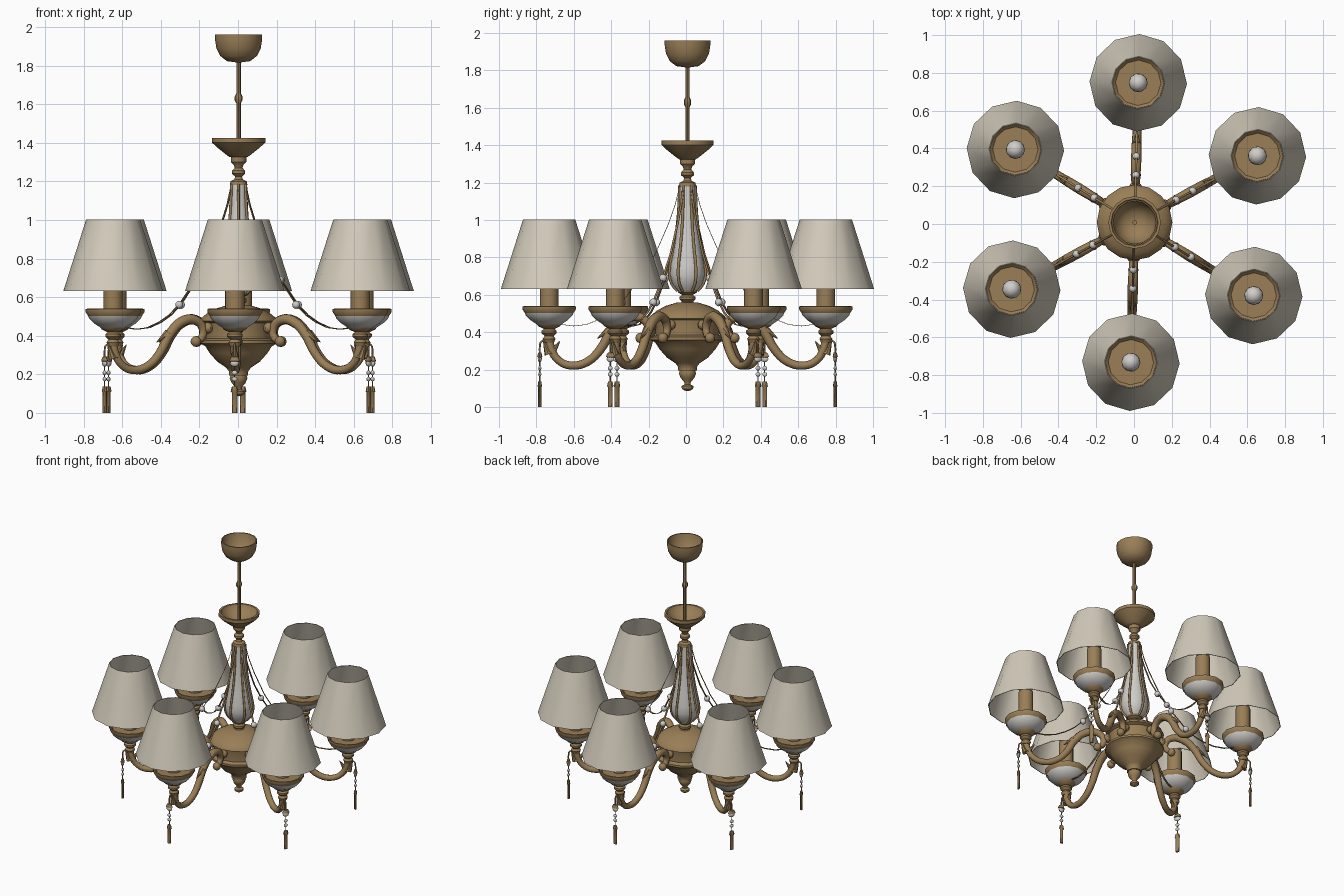
import bpy, bmesh, math
from mathutils import Matrix, Vector

cube = bpy.data.objects.get("Cube")
if cube:
    bpy.data.objects.remove(cube, do_unlink=True)

CENTRE = Vector((0.003, 0.008, 0))
ARM_ANGLES = [math.radians(28.5 + 60 * i) for i in range(6)]
LAMP_R = 0.74


def material(name, rgb):
    m = bpy.data.materials.new(name)
    m.use_nodes = True
    m.diffuse_color = (*rgb, 1)
    bsdf = next(n for n in m.node_tree.nodes if n.type == 'BSDF_PRINCIPLED')
    bsdf.inputs["Base Color"].default_value = (*rgb, 1)
    return m


BRASS = material("aged brass", (0.32, 0.21, 0.095))
FABRIC = material("shade fabric", (0.64, 0.59, 0.49))
PORCELAIN = material("pale porcelain", (0.62, 0.61, 0.58))


def add_object(name, data):
    ob = bpy.data.objects.new(name, data)
    ob.location = CENTRE
    bpy.context.collection.objects.link(ob)
    return ob


def finish(bm, name, mat, sharp=40):
    me = bpy.data.meshes.new(name)
    bm.to_mesh(me)
    bm.free()
    me.materials.append(mat)
    me.shade_smooth()
    me.set_sharp_from_angle(angle=math.radians(sharp))
    return add_object(name, me)


def lathe(name, profile, mat, sides=16, x=0, squash=1.0):
    """Turn a (radius, height) profile around a vertical axis at x."""
    bm = bmesh.new()
    vs = [bm.verts.new((r, 0, z)) for r, z in profile]
    es = [bm.edges.new(p) for p in zip(vs, vs[1:])]
    bmesh.ops.spin(bm, geom=vs + es, cent=(0, 0, 0), axis=(0, 0, 1),
                   angle=2 * math.pi, steps=sides)
    bmesh.ops.remove_doubles(bm, verts=bm.verts, dist=1e-4)
    bmesh.ops.recalc_face_normals(bm, faces=bm.faces)
    bmesh.ops.transform(bm, verts=bm.verts,
                        matrix=Matrix.Translation((x, 0, 0)) @ Matrix.Diagonal((squash, 1, 1, 1)))
    return finish(bm, name, mat)


def ball(name, x, z, r, mat, scale=(1, 1, 1)):
    bm = bmesh.new()
    bmesh.ops.create_uvsphere(bm, u_segments=10, v_segments=6, radius=r)
    bmesh.ops.transform(bm, verts=bm.verts,
                        matrix=Matrix.Translation((x, 0, z)) @ Matrix.Diagonal((*scale, 1)))
    return finish(bm, name, mat)


def tube(name, path, depth, mat):
    """Round tube along (x, z, thickness) points."""
    cu = bpy.data.curves.new(name, 'CURVE')
    cu.dimensions = '3D'
    cu.bevel_depth, cu.bevel_resolution, cu.resolution_u = depth, 2, 4
    cu.use_fill_caps = True
    sp = cu.splines.new('BEZIER')
    sp.bezier_points.add(len(path) - 1)
    for bp, (x, z, t) in zip(sp.bezier_points, path):
        bp.co, bp.radius = (x, 0, z), t
        bp.handle_left_type = bp.handle_right_type = 'AUTO'
    cu.materials.append(mat)
    return add_object(name, cu)


def leaf(name, x, z, direction, length):
    """Flattened pointed leaf growing out of the arm."""
    bm = bmesh.new()
    bmesh.ops.create_cone(bm, cap_ends=True, segments=8, radius1=0.022, radius2=0.002, depth=length)
    rot = Vector((0, 0, 1)).rotation_difference(Vector((direction[0], 0, direction[1])))
    bmesh.ops.transform(bm, verts=bm.verts, matrix=Matrix.Translation((x, 0, z)) @ rot.to_matrix().to_4x4())
    return finish(bm, name, BRASS)


def ribbon(name, path, width, mat):
    """Thin flat chain, wide across the arm."""
    bm = bmesh.new()
    rows = [[bm.verts.new((x, s * width / 2, z)) for s in (-1, 1)] for x, z in path]
    for a, b in zip(rows, rows[1:]):
        bm.faces.new((a[0], a[1], b[1], b[0]))
    ob = finish(bm, name, mat, 60)
    sol = ob.modifiers.new("thickness", 'SOLIDIFY')
    sol.thickness = 0.003
    return ob


# Ceiling canopy, rod and upper dish
lathe("ceiling_canopy", [(0.115, 1.96), (0.122, 1.96), (0.122, 1.935), (0.115, 1.89), (0.095, 1.85),
                         (0.06, 1.823), (0, 1.815), (0, 1.83), (0.055, 1.837), (0.1, 1.88), (0.115, 1.96)], BRASS)
lathe("hanging_rod", [(0, 1.85), (0.012, 1.85), (0.012, 1.655), (0.02, 1.64), (0.02, 1.62),
                      (0.012, 1.605), (0.012, 1.34), (0, 1.34)], BRASS, 8)
lathe("upper_dish", [(0, 1.35), (0.05, 1.355), (0.115, 1.4), (0.125, 1.425), (0.139, 1.425), (0.139, 1.402),
                     (0.11, 1.375), (0.06, 1.335), (0.045, 1.325), (0, 1.325)], BRASS)
lathe("neck", [(0, 1.33), (0.04, 1.33), (0.04, 1.3), (0.025, 1.285), (0.02, 1.27), (0.034, 1.255),
               (0.034, 1.24), (0.018, 1.225), (0.022, 1.21), (0.042, 1.2), (0.046, 1.18), (0, 1.18)], BRASS, 12)

# Central vase with ribs
vase = [(0.04, 1.185), (0.043, 1.1), (0.052, 0.98), (0.072, 0.85), (0.09, 0.76), (0.094, 0.71),
        (0.082, 0.66), (0.05, 0.62)]
lathe("vase", [(0, 1.185)] + vase + [(0, 0.62)], PORCELAIN)
rib = tube("vase_rib", [(r + 0.002, z, 1) for r, z in vase], 0.008, BRASS)
lathe("vase_foot", [(0, 0.635), (0.055, 0.63), (0.05, 0.612), (0.028, 0.6), (0.042, 0.59), (0.042, 0.575),
                    (0.03, 0.565), (0.04, 0.55), (0, 0.55)], BRASS, 12)

# Main body and bottom finial
lathe("body", [(0, 0.56), (0.06, 0.558), (0.12, 0.54), (0.165, 0.515), (0.195, 0.49), (0.2, 0.475),
               (0.178, 0.465), (0.172, 0.43), (0.172, 0.385), (0.2, 0.375), (0.2, 0.36), (0.172, 0.345),
               (0.15, 0.31), (0.11, 0.265), (0.065, 0.235), (0.05, 0.215), (0.05, 0.195), (0, 0.195)], BRASS)
lathe("finial", [(0, 0.2), (0.04, 0.2), (0.046, 0.18), (0.036, 0.155), (0.018, 0.135), (0.016, 0.122),
                 (0.032, 0.112), (0.03, 0.098), (0.014, 0.088), (0, 0.086)], BRASS, 12)

# One arm along +x, repeated around the axis
arm_parts = [rib]
keep = arm_parts.append
keep(tube("arm", [(0.262, 0.375, 0.7), (0.222, 0.385, 0.85), (0.212, 0.44, 0.95), (0.26, 0.482, 1.05),
                  (0.335, 0.472, 1.15), (0.405, 0.41, 1.1), (0.465, 0.31, 1), (0.535, 0.243, 0.95),
                  (0.62, 0.222, 0.9), (0.69, 0.25, 0.85), (0.728, 0.31, 0.9), (0.74, 0.375, 0.9)], 0.024, BRASS))
keep(ball("scroll_end", 0.252, 0.37, 0.028, BRASS))
keep(ball("arm_rosette", 0.185, 0.44, 0.03, BRASS, (1, 1.2, 1)))
keep(leaf("outer_leaf", 0.758, 0.325, (0.35, 1), 0.09))
keep(leaf("inner_leaf", 0.705, 0.32, (-0.7, 1), 0.08))
keep(leaf("upper_leaf", 0.45, 0.39, (0.7, -0.5), 0.08))

# Lamp: socket, cup, candle, bulb, shade
keep(lathe("lamp_socket", [(0, 0.345), (0.026, 0.345), (0.034, 0.365), (0.024, 0.38), (0.04, 0.395),
                           (0.04, 0.408), (0.028, 0.418), (0.058, 0.432), (0.065, 0.442), (0, 0.442)],
           BRASS, 12, LAMP_R))
keep(lathe("lamp_bowl", [(0, 0.44), (0.062, 0.44), (0.1, 0.465), (0.125, 0.49), (0.132, 0.508), (0, 0.508)],
           PORCELAIN, 12, LAMP_R))
keep(lathe("bowl_rim", [(0, 0.525), (0.12, 0.525), (0.135, 0.54), (0.143, 0.538), (0.143, 0.522),
                        (0.13, 0.503), (0, 0.503)], BRASS, 12, LAMP_R))
keep(lathe("candle", [(0, 0.52), (0.05, 0.52), (0.05, 0.75), (0, 0.75)], BRASS, 12, LAMP_R))
keep(ball("bulb", LAMP_R, 0.785, 0.05, PORCELAIN))
keep(lathe("lamp_shade", [(0.258, 0.632), (0.14, 1.002), (0.136, 1.002), (0.254, 0.632), (0.258, 0.632)],
           FABRIC, 12, LAMP_R))

# Swagged chain with beads
keep(ribbon("swag_chain", [(0.04, 1.18), (0.065, 1.08), (0.1, 0.98), (0.17, 0.82), (0.25, 0.69), (0.35, 0.56),
                           (0.41, 0.505), (0.47, 0.468), (0.54, 0.44), (0.61, 0.432), (0.71, 0.445)], 0.012, BRASS))
for x, z in ((0.25, 0.69), (0.35, 0.56)):
    keep(ball("chain_bead", x, z, 0.021, PORCELAIN))

# Hanging pendant, thin in the radial direction
PX = 0.79
keep(tube("pendant_hook", [(0.755, 0.35, 1), (0.78, 0.352, 1), (PX, 0.32, 1), (PX, 0.29, 1)], 0.005, BRASS))
keep(lathe("pendant_wire", [(0, 0.3), (0.003, 0.3), (0.003, 0.12), (0, 0.12)], BRASS, 5, PX))
keep(lathe("pendant_cap", [(0, 0.295), (0.018, 0.29), (0.028, 0.268), (0, 0.262)], BRASS, 8, PX, 0.5))
keep(ball("pendant_crystal", PX, 0.258, 0.023, PORCELAIN, (0.5, 1, 0.8)))
for z in (0.208, 0.175):
    keep(ball("pendant_bead", PX, z, 0.015, PORCELAIN, (0.6, 1, 0.8)))
keep(lathe("tassel", [(0, 0.138), (0.014, 0.136), (0.02, 0.112), (0.014, 0.106), (0.014, 0), (0, 0)],
           BRASS, 8, PX, 0.6))

for part in arm_parts:
    base = part.name
    for i, angle in enumerate(ARM_ANGLES):
        ob = part if i == 0 else part.copy()
        if i:
            ob.name = f"{base}_{i + 1}"
            bpy.context.collection.objects.link(ob)
        ob.rotation_euler.z = angle
